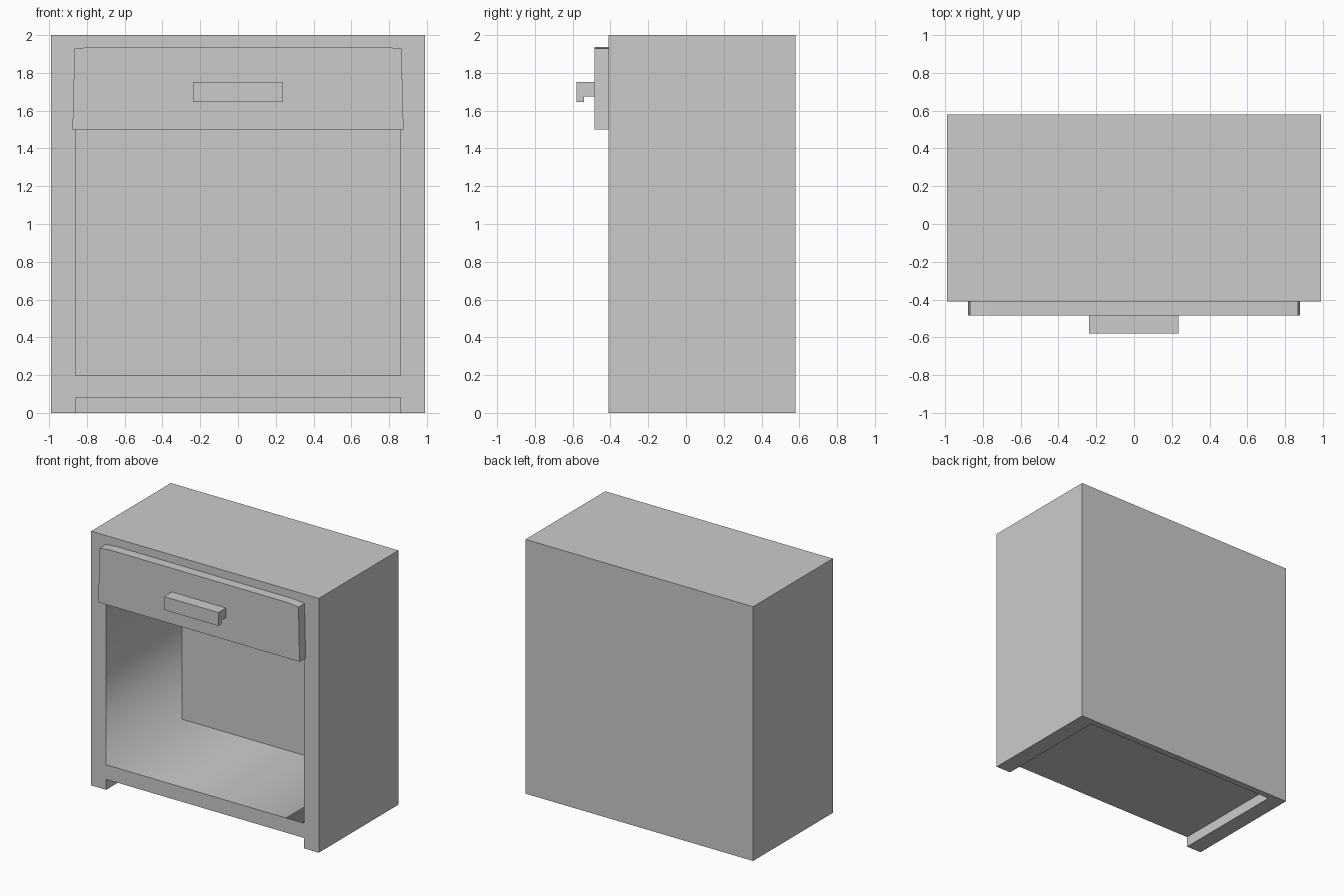
import bpy, bmesh
from mathutils import Vector

if "Cube" in bpy.data.objects:
    bpy.data.objects.remove(bpy.data.objects["Cube"])


def finish(name, bm):
    bmesh.ops.recalc_face_normals(bm, faces=bm.faces[:])
    mesh = bpy.data.meshes.new(name)
    bm.to_mesh(mesh)
    bm.free()
    ob = bpy.data.objects.new(name, mesh)
    bpy.context.scene.collection.objects.link(ob)
    return ob


def prism(name, points, offset):
    """Extrude a closed outline along an offset."""
    bm = bmesh.new()
    face = bm.faces.new([bm.verts.new(p) for p in points])
    ext = bmesh.ops.extrude_face_region(bm, geom=[face])
    moved = [v for v in ext["geom"] if isinstance(v, bmesh.types.BMVert)]
    bmesh.ops.translate(bm, verts=moved, vec=Vector(offset))
    return finish(name, bm)


def box(name, x, y, z):
    """Box symmetric about x = 0, with half width x."""
    pts = [(-x, y[0], z[0]), (x, y[0], z[0]), (x, y[0], z[1]), (-x, y[0], z[1])]
    return prism(name, pts, (0, y[1] - y[0], 0))


# Carcass: solid block with a deep compartment and a raised underside
FRONT, BACK, INNER = -0.41, 0.58, 0.53
cabinet = box("cabinet", 0.99, (FRONT, BACK), (0, 2))
cutters = [box("compartment_cutter", 0.86, (FRONT - 0.2, INNER), (0.197, 1.88)),
           box("underside_cutter", 0.86, (FRONT - 0.2, INNER), (-0.2, 0.082))]
for cutter in cutters:
    cutter.hide_render = True
    mod = cabinet.modifiers.new("cut", "BOOLEAN")
    mod.operation = "DIFFERENCE"
    mod.solver = "EXACT"
    mod.object = cutter
deps = bpy.context.evaluated_depsgraph_get()
cut_mesh = bpy.data.meshes.new_from_object(cabinet.evaluated_get(deps))
cabinet.modifiers.clear()
cabinet.data = cut_mesh
for cutter in cutters:
    bpy.data.objects.remove(cutter)

# Compartment walls share soft shading, every other edge stays crisp
bm = bmesh.new()
bm.from_mesh(cabinet.data)
for f in bm.faces:
    c = f.calc_center_median()
    f.smooth = abs(c.x) < 0.9 and 0.15 < c.z < 1.9 and abs(f.normal.y) < 0.5
for e in bm.edges:
    e.smooth = all(f.smooth for f in e.link_faces)
bm.to_mesh(cabinet.data)
bm.free()

# Drawer front: slightly tapered panel with clipped upper corners
right = [(0.877, 1.5), (0.873, 1.61), (0.866, 1.928), (0.77, 1.938)]
outline = right + [(-x, z) for x, z in reversed(right)]
prism("drawer_front", [(x, -0.485, z) for x, z in outline],
      (0, 0.485 + FRONT, 0))

# Handle: hooked pull with a lip hanging at the front
hook = [(-0.485, 1.752), (-0.58, 1.752), (-0.58, 1.647),
        (-0.54, 1.647), (-0.54, 1.675), (-0.485, 1.675)]
prism("drawer_handle", [(-0.237, y, z) for y, z in hook], (0.472, 0, 0))
